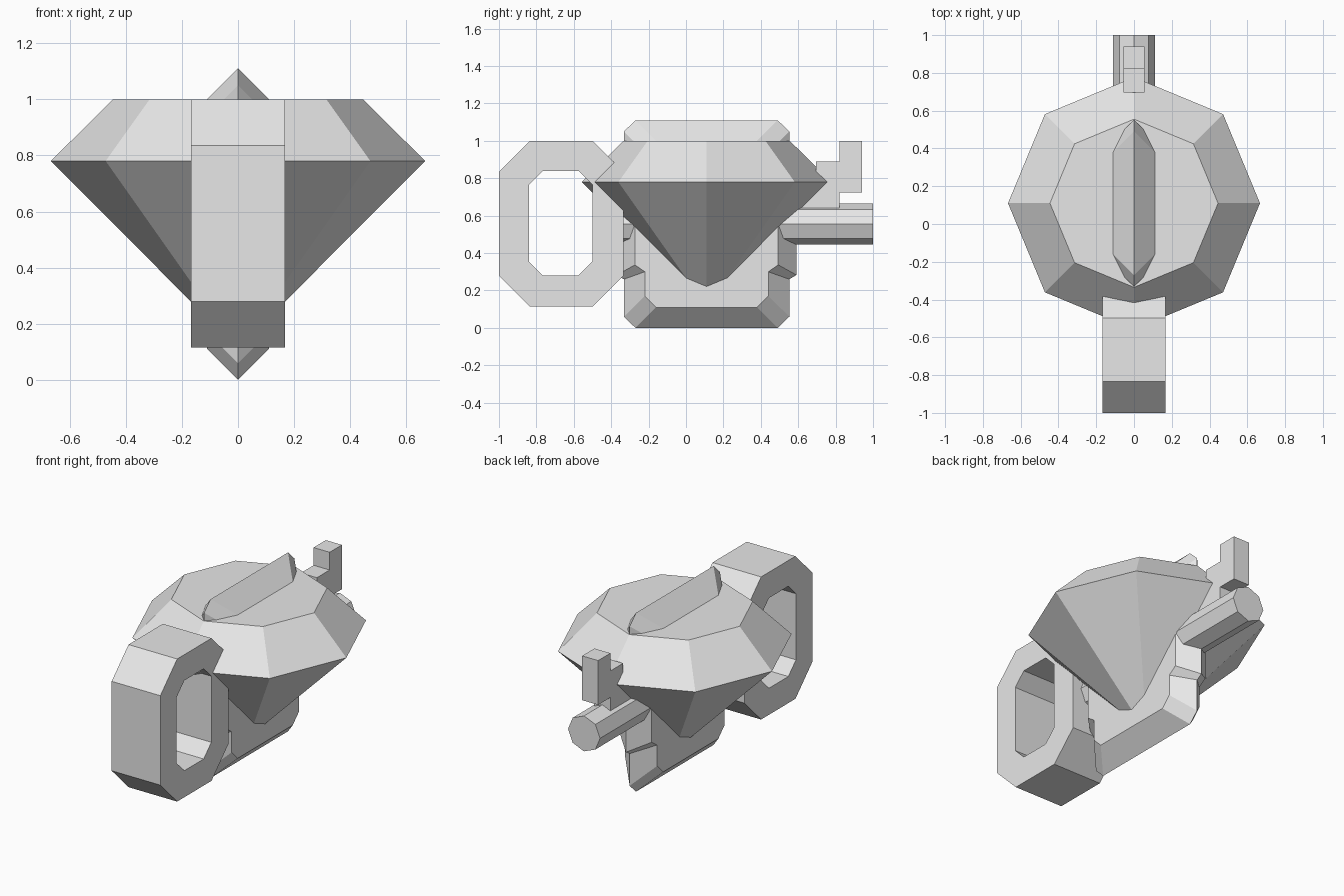
import bpy, bmesh, math

cube = bpy.data.objects.get("Cube")
if cube:
    bpy.data.objects.remove(cube, do_unlink=True)

grey = bpy.data.materials.new("light_grey")
grey.use_nodes = True
grey.diffuse_color = (0.8, 0.8, 0.8, 1)
grey.node_tree.nodes["Principled BSDF"].inputs["Base Color"].default_value = (0.8, 0.8, 0.8, 1)

CY = 0.11  # y centre of the gem and the core


def loft(name, rings, closed=False):
    """Skin a list of equal-length point rings; cap the ends unless closed."""
    bm = bmesh.new()
    loops = [[bm.verts.new(p) for p in ring] for ring in rings]
    n = len(loops[0])
    pairs = list(zip(loops, loops[1:]))
    if closed:
        pairs.append((loops[-1], loops[0]))
    else:
        bm.faces.new(loops[0])
        bm.faces.new(loops[-1])
    for a, b in pairs:
        for i in range(n):
            j = (i + 1) % n
            bm.faces.new((a[i], a[j], b[j], b[i]))
    # Merge rings that shrink to a point
    bmesh.ops.remove_doubles(bm, verts=bm.verts, dist=1e-5)
    bmesh.ops.recalc_face_normals(bm, faces=bm.faces)
    mesh = bpy.data.meshes.new(name)
    bm.to_mesh(mesh)
    bm.free()
    mesh.materials.append(grey)
    obj = bpy.data.objects.new(name, mesh)
    bpy.context.collection.objects.link(obj)
    return obj


def at_x(profile, x):
    return [(x, y, z) for y, z in profile]


def octagon(r):
    return [(r * math.cos(i * math.pi / 4), r * math.sin(i * math.pi / 4)) for i in range(8)]


def chamfered_box(y0, y1, z0, z1, c):
    return [(y0 + c, z0), (y1 - c, z0), (y1, z0 + c), (y1, z1 - c),
            (y1 - c, z1), (y0 + c, z1), (y0, z1 - c), (y0, z0 + c)]


def mirrored(quarter, height):
    """Complete a quarter outline about the core's centre lines."""
    half = quarter + [(y, height - z) for y, z in reversed(quarter)]
    return [(CY + y, z) for y, z in half] + [(CY - y, z) for y, z in reversed(half)]


# Faceted gem: flat crown over a pointed lower cone
gem_rings = [[(x, y + CY, z) for x, y in octagon(r)]
             for r, z in ((0.445, 1.0), (0.667, 0.78))]
gem = loft("gem_body", gem_rings + [[(x, y + CY, 0.113) for x, y in octagon(0.002)]])

# Thin core plate with sharp bevelled rim and stepped ends
rim = mirrored([(0.38, 0), (0.4425, 0.06), (0.4425, 0.26), (0.48, 0.283)], 1.11)
side = mirrored([(0.27, 0.11), (0.33, 0.17), (0.33, 0.30), (0.383, 0.337)], 1.11)
loft("core_plate", [at_x(side, -0.11), at_x(rim, 0), at_x(side, 0.11)])

# Chamfered ring handle at the front
outer = chamfered_box(-1.0, -0.333, 0.115, 1.0, 0.165)
inner = chamfered_box(-0.84, -0.5, 0.28, 0.84, 0.075)
W = 0.167
loft("ring_handle", [at_x(outer, -W), at_x(outer, W), at_x(inner, W), at_x(inner, -W)], closed=True)

# Eight-sided rod running through the core and out of the back
loft("rear_rod", [[(x, y, z + 0.555) for x, z in octagon(0.11)] for y in (-0.45, 1.0)])

# Stepped lug standing on the rod
lug = [(0.5, 0.6), (0.82, 0.6), (0.82, 0.725), (0.94, 0.725), (0.94, 1.0),
       (0.82, 1.0), (0.82, 0.89), (0.695, 0.89), (0.695, 0.75), (0.5, 0.75)]
loft("rear_lug", [at_x(lug, -0.055), at_x(lug, 0.055)])
